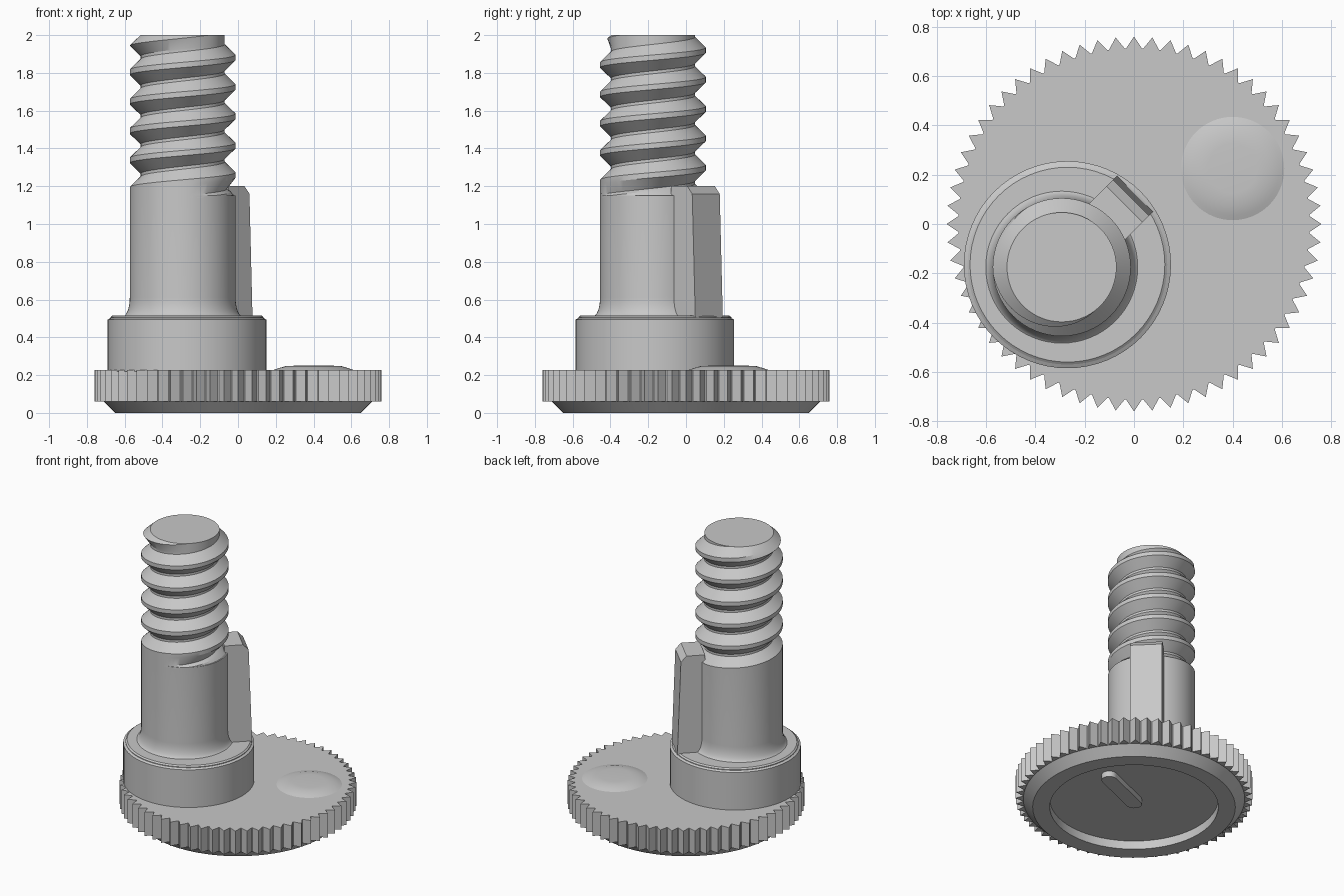
import bpy, bmesh, math
from mathutils import Vector, Matrix

cube = bpy.data.objects.get("Cube")
if cube:
    bpy.data.objects.remove(cube, do_unlink=True)

grey = bpy.data.materials.new("light_grey")
grey.use_nodes = True
colour = (0.58, 0.58, 0.58, 1)
grey.diffuse_color = colour
grey.node_tree.nodes["Principled BSDF"].inputs["Base Color"].default_value = colour

HUB = (-0.27, -0.165)
SHAFT = (-0.293, -0.175)
SEGMENTS = 64


def finish(name, bm, angle=30):
    """Turn a bmesh into a smooth-shaded object with sharp creases."""
    bmesh.ops.remove_doubles(bm, verts=bm.verts, dist=0.0002)
    bmesh.ops.recalc_face_normals(bm, faces=bm.faces)
    mesh = bpy.data.meshes.new(name)
    bm.to_mesh(mesh)
    bm.free()
    mesh.materials.append(grey)
    obj = bpy.data.objects.new(name, mesh)
    bpy.context.collection.objects.link(obj)
    bpy.ops.object.select_all(action="DESELECT")
    obj.select_set(True)
    bpy.context.view_layer.objects.active = obj
    bpy.ops.object.shade_smooth_by_angle(angle=math.radians(angle))
    return obj


def lathe(name, profile, centre=(0, 0), closed=False):
    """Spin (radius, height) points about a vertical axis."""
    bm = bmesh.new()
    verts = [bm.verts.new((centre[0] + r, centre[1], z)) for r, z in profile]
    pairs = list(zip(verts, verts[1:]))
    if closed:
        pairs.append((verts[-1], verts[0]))
    edges = [bm.edges.new(p) for p in pairs]
    bmesh.ops.spin(bm, geom=verts + edges, cent=(*centre, 0), axis=(0, 0, 1),
                   angle=math.tau, steps=SEGMENTS)
    return finish(name, bm)


def prism(name, outline, low, high):
    """Extrude a flat outline between two heights."""
    bm = bmesh.new()
    face = bm.faces.new([bm.verts.new((x, y, low)) for x, y in outline])
    top = bmesh.ops.extrude_face_region(bm, geom=[face], use_keep_orig=True)["geom"]
    bmesh.ops.translate(bm, vec=(0, 0, high - low),
                        verts=[g for g in top if isinstance(g, bmesh.types.BMVert)])
    return finish(name, bm)


# Toothed wheel
TEETH = 64
teeth = []
for i in range(TEETH):
    for step, radius in ((0, 0.76), (0.46, 0.713), (0.54, 0.713)):
        a = math.tau * (i + step) / TEETH
        teeth.append((radius * math.cos(a), radius * math.sin(a)))
prism("toothed_wheel", teeth, 0.06, 0.228)

# Bevelled foot ring around the underside recess
lathe("foot_ring", [(0.54, 0.06), (0.54, 0), (0.65, 0), (0.71, 0.06)])

# Rounded rib inside the underside recess
start, end, half = Vector((0, 0)), Vector((0.32, 0.135)), 0.05
heading = math.atan2(end.y, end.x)
rib = []
for centre, turn in ((end, -math.pi / 2), (start, math.pi / 2)):
    for k in range(13):
        a = heading + turn + math.pi * k / 12
        rib.append((centre.x + half * math.cos(a), centre.y + half * math.sin(a)))
prism("underside_rib", rib, 0.02, 0.065)

# Low swelling on the wheel's upper face
lathe("wheel_swelling", [(0.215, 0.226), (0.19, 0.235), (0.15, 0.247), (0.1, 0.25), (0, 0.25)],
      (0.4, 0.225))

# Eccentric hub with stepped rim
lathe("hub", [(0, 0.22), (0.42, 0.22), (0.42, 0.494), (0.405, 0.502),
              (0.405, 0.507), (0.395, 0.515), (0, 0.515)], HUB)

# Plain shaft with a flared root
flare = [(0.28 + 0.04 * (1 - math.sin(a)), 0.51 + 0.1 * (1 - math.cos(a)))
         for a in (math.pi / 2 * k / 8 for k in range(9))]
lathe("shaft", [(0, 0.5)] + flare + [(0.28, 1.15), (0, 1.15)], SHAFT)

# Threaded end: a helical profile clamped between shaft and chamfered tip
PITCH, CREST, ROOT, BASE, TIP = 0.1555, 0.28, 0.222, 1.14, 2.0
tooth = [(-0.014, CREST), (0.014, CREST), (0.07, ROOT), (0.0855, ROOT)]
turns = range(-2, 8)


def thread_point(angle, turn, offset, radius):
    z = 1.57 + PITCH * (turn - 4 + angle / math.tau) + offset
    z = min(max(z, BASE), TIP)
    fade = min(max((z - 1.155) / 0.04, 0), 1)
    radius = CREST - (CREST - radius) * fade
    if z >= TIP:
        radius = 0.222
    radius = min(radius, 0.222 + (TIP - z) * 1.1)
    return (SHAFT[0] + radius * math.cos(angle), SHAFT[1] + radius * math.sin(angle), z)


bm = bmesh.new()
columns = [[bm.verts.new(thread_point(math.tau * s / SEGMENTS, t, *p))
            for t in turns for p in tooth] for s in range(SEGMENTS)]
for s in range(SEGMENTS):
    here, there = columns[s], columns[(s + 1) % SEGMENTS]
    shift = len(tooth) if s == SEGMENTS - 1 else 0
    for j in range(len(here) - 1 - shift):
        bm.faces.new((here[j], there[j + shift], there[j + shift + 1], here[j + 1]))
bmesh.ops.remove_doubles(bm, verts=bm.verts, dist=0.0002)
bmesh.ops.dissolve_degenerate(bm, edges=bm.edges, dist=0.0002)
finish("thread", bm, 25)

# Flat cap of the threaded end
lathe("thread_cap", [(0.222, TIP), (0, TIP)], SHAFT)

# Tapered key on the side of the shaft, pointing diagonally
side = [(0.2, 0.505), (0.42, 0.505), (0.397, 1.16), (0.36, 1.2), (0.24, 1.2)]
bm = bmesh.new()
face = bm.faces.new([bm.verts.new((u, -0.103, z)) for u, z in side])
out = bmesh.ops.extrude_face_region(bm, geom=[face], use_keep_orig=True)["geom"]
bmesh.ops.translate(bm, vec=(0, 0.206, 0),
                    verts=[g for g in out if isinstance(g, bmesh.types.BMVert)])
bm.transform(Matrix.Translation((*SHAFT, 0)) @ Matrix.Rotation(math.pi / 4, 4, "Z"))
finish("side_key", bm)
